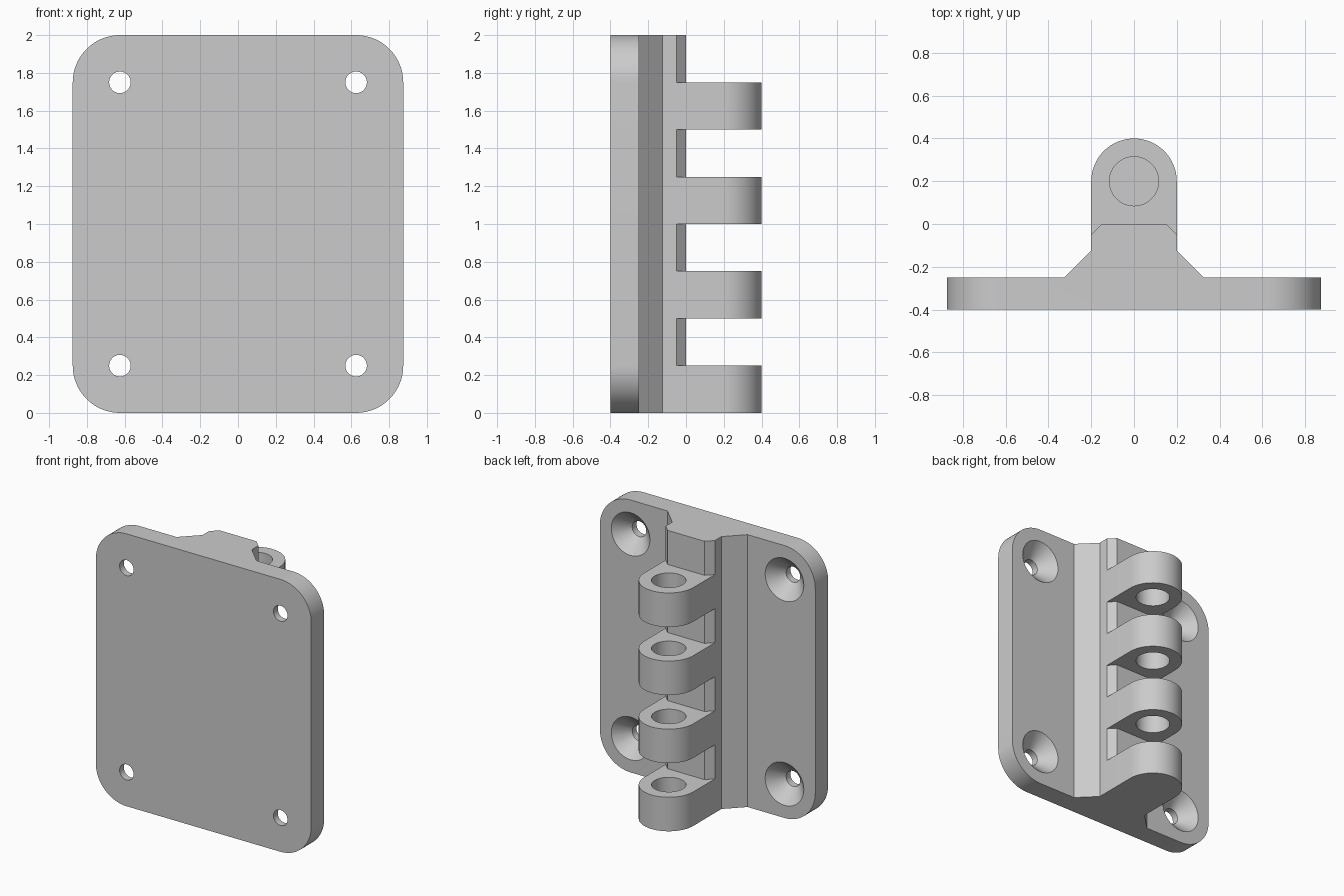
import bpy
import bmesh
from math import sin, cos, pi, radians
from mathutils import Matrix, Vector

cube = bpy.data.objects.get("Cube")
if cube:
    bpy.data.objects.remove(cube, do_unlink=True)

steel = bpy.data.materials.new("plain grey")
steel.use_nodes = True
GREY = (0.6, 0.6, 0.6, 1)
steel.diffuse_color = GREY
steel.node_tree.nodes["Principled BSDF"].inputs["Base Color"].default_value = GREY


def make_object(name, bm):
    bmesh.ops.recalc_face_normals(bm, faces=bm.faces)
    mesh = bpy.data.meshes.new(name)
    bm.to_mesh(mesh)
    bm.free()
    mesh.materials.append(steel)
    obj = bpy.data.objects.new(name, mesh)
    bpy.context.collection.objects.link(obj)
    return obj


def arc(cx, cy, r, start, end, steps):
    angles = [radians(start + (end - start) * i / steps) for i in range(steps + 1)]
    return [(cx + r * cos(a), cy + r * sin(a)) for a in angles]


def prism(name, outline, low, high, axis="Z"):
    """Extrude an outline: (x, y) along Z, or (x, z) along Y."""
    def place(a, b, h):
        return (a, b, h) if axis == "Z" else (a, h, b)
    bm = bmesh.new()
    face = bm.faces.new([bm.verts.new(place(a, b, low)) for a, b in outline])
    new = bmesh.ops.extrude_face_region(bm, geom=[face])["geom"]
    verts = [v for v in new if isinstance(v, bmesh.types.BMVert)]
    bmesh.ops.translate(bm, verts=verts, vec=Vector(place(0, 0, high - low)))
    return make_object(name, bm)


def cone_along_y(name, x, z, y0, y1, r0, r1):
    bm = bmesh.new()
    bmesh.ops.create_cone(bm, cap_ends=True, segments=48, radius1=r0, radius2=r1,
                          depth=y1 - y0)
    turn = Matrix.Translation((x, (y0 + y1) / 2, z)) @ Matrix.Rotation(-pi / 2, 4, "X")
    bmesh.ops.transform(bm, matrix=turn, verts=bm.verts)
    return make_object(name, bm)


def combine(body, tool, operation):
    """Apply a boolean and discard its helper."""
    tool.hide_render = True
    mod = body.modifiers.new(operation.lower(), "BOOLEAN")
    mod.operation = operation
    mod.solver = "EXACT"
    mod.object = tool
    bpy.context.view_layer.objects.active = body
    bpy.ops.object.modifier_apply(modifier=mod.name)
    bpy.data.objects.remove(tool, do_unlink=True)


HEIGHT, HALF_W, CORNER = 2.0, 0.875, 0.25
FRONT, BACK = -0.4, -0.25
PIN_Y, KNUCKLE_R, BORE_R = 0.2, 0.2, 0.115

# Plate, flared spine and rounded knuckle in one cross-section
section = [(-1, BACK), (-1, FRONT), (1, FRONT), (1, BACK), (0.325, BACK), (0.2, -0.125)]
section += arc(0, PIN_Y, KNUCKLE_R, 0, 180, 32)
section += [(-0.2, -0.125), (-0.325, BACK)]
leaf = prism("hinge_leaf", section, -0.1, HEIGHT + 0.1)

# Rounded plate silhouette
cx, top = HALF_W - CORNER, HEIGHT - CORNER
silhouette = []
for x, z, start in ((cx, top, 0), (-cx, top, 90), (-cx, CORNER, 180), (cx, CORNER, 270)):
    silhouette += arc(x, z, CORNER, start, start + 90, 16)
combine(leaf, prism("silhouette", silhouette, -0.6, 0.6, "Y"), "INTERSECT")

# Gaps between knuckles, leaving a chamfered spine
gap = [(0.25, 0.5), (-0.25, 0.5), (-0.25, -0.1), (-0.15, 0), (0.15, 0), (0.25, -0.1)]
for i in range(4):
    low = 0.25 + i * 0.5
    high = low + 0.25 if i < 3 else HEIGHT + 0.1
    combine(leaf, prism("gap", gap, low, high), "DIFFERENCE")

# Pin bore, closed at the bottom
bore = arc(0, PIN_Y, BORE_R, 0, 360, 48)[:-1]
combine(leaf, prism("bore", bore, 0.05, HEIGHT), "DIFFERENCE")

# Countersunk screw holes
for x in (-cx, cx):
    for z in (CORNER, top):
        combine(leaf, cone_along_y("screw_hole", x, z, -0.5, -0.3, 0.057, 0.057), "DIFFERENCE")
        combine(leaf, cone_along_y("countersink", x, z, -0.35, -0.2, 0.057, 0.207), "DIFFERENCE")

# Smooth round surfaces, keep machined edges crisp
leaf.data.materials.clear()
leaf.data.materials.append(steel)
bpy.ops.object.select_all(action="DESELECT")
leaf.select_set(True)
bpy.context.view_layer.objects.active = leaf
bpy.ops.object.shade_smooth_by_angle(angle=radians(30))
